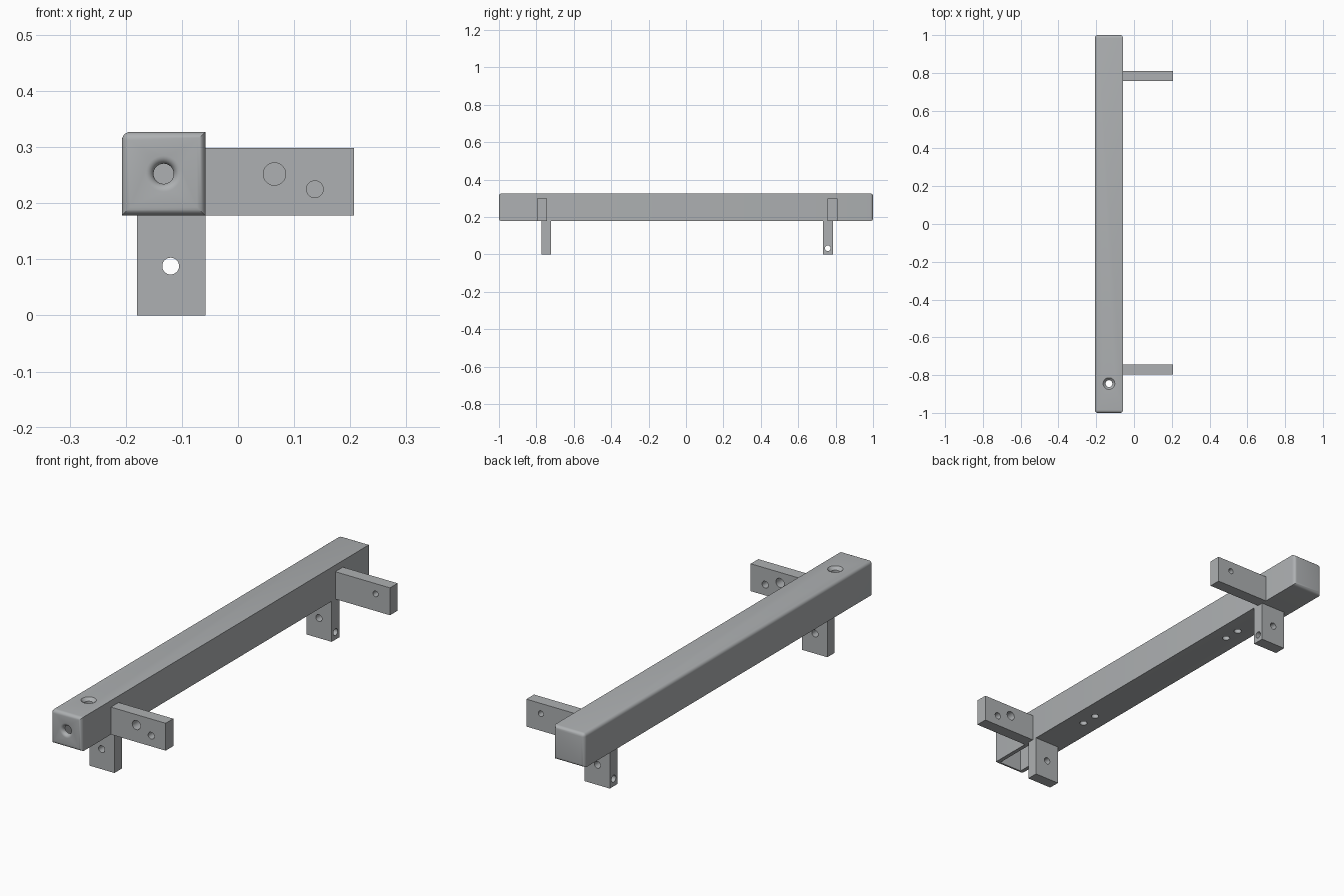
import bpy, bmesh, math
from mathutils import Vector

if "Cube" in bpy.data.objects:
    bpy.data.objects.remove(bpy.data.objects["Cube"])

grey = bpy.data.materials.new("light grey")
grey.diffuse_color = (0.42, 0.435, 0.445, 1)
grey.use_nodes = True
grey.node_tree.nodes["Principled BSDF"].inputs["Base Color"].default_value = grey.diffuse_color


def make(name, bm):
    bmesh.ops.recalc_face_normals(bm, faces=bm.faces)
    me = bpy.data.meshes.new(name)
    bm.to_mesh(me)
    bm.free()
    me.materials.append(grey)
    ob = bpy.data.objects.new(name, me)
    bpy.context.collection.objects.link(ob)
    return ob


def box(name, lo, hi, round_edge=None, radius=0.015):
    """Box between two corners; round_edge picks edges by midpoint."""
    bm = bmesh.new()
    bmesh.ops.create_cube(bm, size=1)
    for v in bm.verts:
        v.co = Vector([lo[i] if v.co[i] < 0 else hi[i] for i in range(3)])
    if round_edge:
        edges = [e for e in bm.edges if round_edge((e.verts[0].co + e.verts[1].co) / 2)]
        bmesh.ops.bevel(bm, geom=edges, offset=radius, segments=5, profile=0.5, affect='EDGES')
    return make(name, bm)


def bore(start, direction, profile, sides=32):
    """Round cutter from (radius, depth) pairs running along direction."""
    turn = Vector(direction).to_track_quat('Z', 'Y')
    bm = bmesh.new()
    rings = []
    for r, d in profile:
        rings.append([bm.verts.new(Vector(start) + turn @ Vector(
            (r * math.cos(a), r * math.sin(a), d)))
            for a in (2 * math.pi * i / sides for i in range(sides))])
    for a, b in zip(rings, rings[1:]):
        for i in range(sides):
            j = (i + 1) % sides
            bm.faces.new((a[i], a[j], b[j], b[i]))
    bm.faces.new(rings[0])
    bm.faces.new(rings[-1])
    return make("cutter", bm)


def hole(start, direction, r, length):
    return bore(start, direction, [(r, -0.02), (r, length)])


def cut(ob, cutters):
    for c in cutters:
        m = ob.modifiers.new("cut", 'BOOLEAN')
        m.operation, m.solver, m.object = 'DIFFERENCE', 'EXACT', c
        bpy.context.view_layer.objects.active = ob
        bpy.ops.object.modifier_apply(modifier=m.name)
        bpy.data.objects.remove(c)


L, R, B, T = -0.207, -0.058, 0.178, 0.327
MX, MZ = (L + R) / 2, (B + T) / 2

# Main beam: rounded ends and one rounded long edge
beam = box("beam", (L, -1, B), (R, 1, T),
           lambda m: abs(m.y) > 0.99 or (m.x < L + 0.01 and m.z > T - 0.01))

# Pocket under the front end, flared front hole, countersunk top hole
wall = 0.018
flare = [(0.032, -0.01)] + [(0.032 - 0.014 * math.sin(t), 0.014 - 0.014 * math.cos(t))
                            for t in (math.pi / 2 * i / 6 for i in range(7))] + [(0.018, 0.06)]
cut(beam, [
    box("cutter", (L + wall, -1 + wall, B - 0.05), (R - wall, -0.78, T - 0.025)),
    bore((MX, -1, MZ), (0, 1, 0), flare),
    bore((MX, -0.845, T), (0, 0, -1), [(0.031, -0.01), (0.031, 0), (0.018, 0.013), (0.018, 0.06)]),
])
# Paired blind holes in the underside
cut(beam, [hole((MX, y, B), (0, 0, 1), 0.016, 0.08) for y in (-0.495, -0.418, 0.456, 0.533)])

# Side arms with their holes
front_arm = box("front_arm", (R - 0.004, -0.797, B), (0.207, -0.744, 0.298))
cut(front_arm, [hole((0.065, -0.8, 0.252), (0, 1, 0), 0.02, 0.1),
                hole((0.137, -0.8, 0.225), (0, 1, 0), 0.015, 0.1)])
rear_arm = box("rear_arm", (R - 0.004, 0.757, B), (0.207, 0.81, 0.298))
cut(rear_arm, [hole((0.137, 0.75, 0.253), (0, 1, 0), 0.0125, 0.1)])

# Legs; the rear one also has a sideways hole
front_leg = box("front_leg", (-0.18, -0.773, 0), (R, -0.722, B + 0.002))
cut(front_leg, [hole((-0.12, -0.78, 0.088), (0, 1, 0), 0.015, 0.1)])
rear_leg = box("rear_leg", (-0.18, 0.732, 0), (R, 0.785, B + 0.002))
cut(rear_leg, [hole((-0.12, 0.72, 0.088), (0, 1, 0), 0.015, 0.1),
               hole((-0.19, 0.758, 0.033), (1, 0, 0), 0.015, 0.2)])

# Smooth the rounded surfaces, keep the edges sharp
bpy.ops.object.select_all(action='DESELECT')
for ob in (beam, front_arm, rear_arm, front_leg, rear_leg):
    ob.select_set(True)
bpy.context.view_layer.objects.active = beam
bpy.ops.object.shade_smooth_by_angle(angle=math.radians(30))
